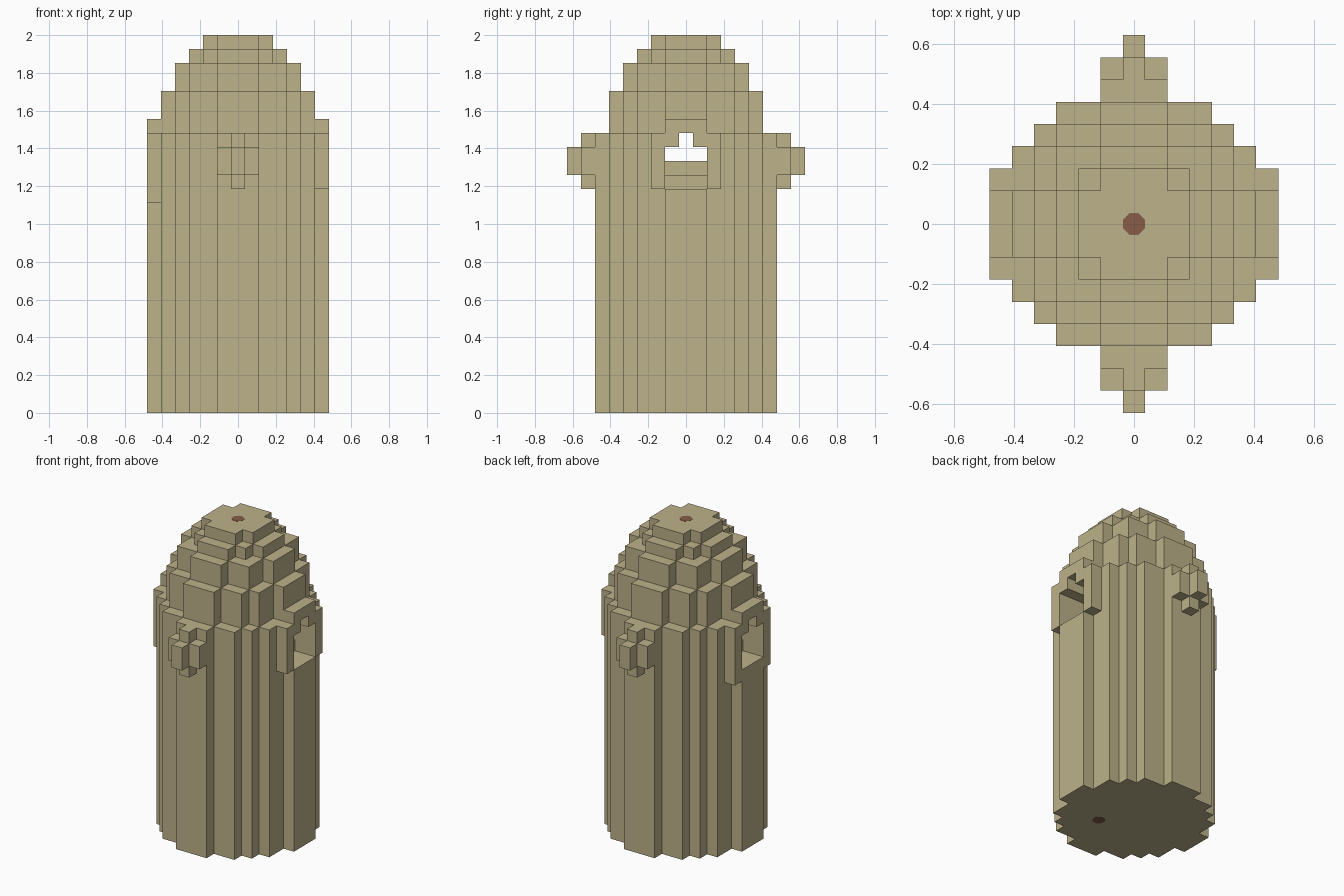
import bpy
import bmesh
import math

if "Cube" in bpy.data.objects:
    bpy.data.objects.remove(bpy.data.objects["Cube"], do_unlink=True)

U = 2 / 27  # one block


def material(name, rgb):
    mat = bpy.data.materials.new(name)
    mat.use_nodes = True
    mat.diffuse_color = (*rgb, 1)
    mat.node_tree.nodes["Principled BSDF"].inputs["Base Color"].default_value = (*rgb, 1)
    return mat


STONE = material("pale_sandstone", (0.51, 0.445, 0.255))
BROWN = material("red_brown", (0.246, 0.107, 0.065))


def prism(bm, outline, z0, z1):
    """Extrude a flat outline, given in blocks, from z0 to z1."""
    verts = [bm.verts.new((x * U, y * U, z0 * U)) for x, y in outline]
    face = bm.faces.new(verts)
    top = bmesh.ops.extrude_face_region(bm, geom=[face], use_keep_orig=True)["geom"]
    moved = [g for g in top if isinstance(g, bmesh.types.BMVert)]
    bmesh.ops.translate(bm, verts=moved, vec=(0, 0, (z1 - z0) * U))


def box(bm, x0, x1, y0, y1, z0, z1):
    prism(bm, [(x0, y0), (x1, y0), (x1, y1), (x0, y1)], z0, z1)


def stepped_disc(radius_sq, first=None):
    """Outline of a blocky disc, or of its part from row 'first' to the back."""
    last = int(math.sqrt(radius_sq))
    right = []
    for row in range(-last if first is None else first, last + 1):
        half = int(math.sqrt(radius_sq - row * row)) + 0.5
        if right and right[-1][0] == half:
            right.pop()
        else:
            right.append((half, row - 0.5))
        right.append((half, row + 0.5))
    return right + [(-x, y) for x, y in reversed(right)]


def finish(name, bm, mat=STONE):
    bmesh.ops.recalc_face_normals(bm, faces=bm.faces)
    mesh = bpy.data.meshes.new(name)
    bm.to_mesh(mesh)
    bm.free()
    mesh.materials.append(mat)
    obj = bpy.data.objects.new(name, mesh)
    bpy.context.collection.objects.link(obj)
    return obj


# Tower body: front and back shells with a slab between them below the windows
bm = bmesh.new()
half_disc = stepped_disc(38, 2)
for side in (1, -1):
    prism(bm, [(x, side * y) for x, y in half_disc], 0, 20)
box(bm, -6.5, 6.5, -1.5, 1.5, 0, 16)
finish("tower_body", bm)

# Passage between the windows: stepped floor and ceiling shoulders
bm = bmesh.new()
box(bm, -4.5, 4.5, -1.5, 1.5, 16, 17)
box(bm, -3.5, 3.5, -1.5, 1.5, 17, 18)
for side in (1, -1):
    y0, y1 = sorted((side * 0.5, side * 1.5))
    box(bm, -6.5, 6.5, y0, y1, 19, 20)
finish("window_passage", bm)

# Stepped dome
bm = bmesh.new()
for radius_sq, z0, z1 in ((26, 20, 23), (18, 23, 25), (10, 25, 26), (5, 26, 27)):
    prism(bm, stepped_disc(radius_sq), z0, z1)
finish("dome", bm)

# Window frames: jambs and lintel, with longer jambs on one side
for name, side, foot in (("left", 1, 16), ("right", -1, 15)):
    bm = bmesh.new()
    x0, x1 = sorted((side * 5.5, side * 6.5))
    box(bm, x0, x1, -2.5, -1.5, foot, 20)
    box(bm, x0, x1, 1.5, 2.5, foot, 20)
    box(bm, x0, x1, -1.5, 1.5, 20, 21)
    finish(name + "_window_frame", bm)

# Cross-shaped bosses on the front and back
for name, side in (("front", -1), ("back", 1)):
    bm = bmesh.new()
    y0, y1 = sorted((side * 6.5, side * 7.5))
    box(bm, -0.5, 0.5, y0, y1, 16, 20)
    for x in (-1, 1):
        box(bm, x - 0.5, x + 0.5, y0, y1, 17, 19)
    y0, y1 = sorted((side * 7.5, side * 8.5))
    box(bm, -0.5, 0.5, y0, y1, 17, 19)
    finish(name + "_boss", bm)

# Small round plates on the roof and the underside
octagon = [(0.53 * math.cos(a), 0.53 * math.sin(a))
           for a in (math.pi * (k + 0.5) / 4 for k in range(8))]
for name, cx, cy, z in (("roof_plate", 0, 0, 27), ("base_plate", 2, -2, 0)):
    bm = bmesh.new()
    prism(bm, [(x + cx, y + cy) for x, y in octagon], z - 0.015, z + 0.015)
    finish(name, bm, BROWN)
